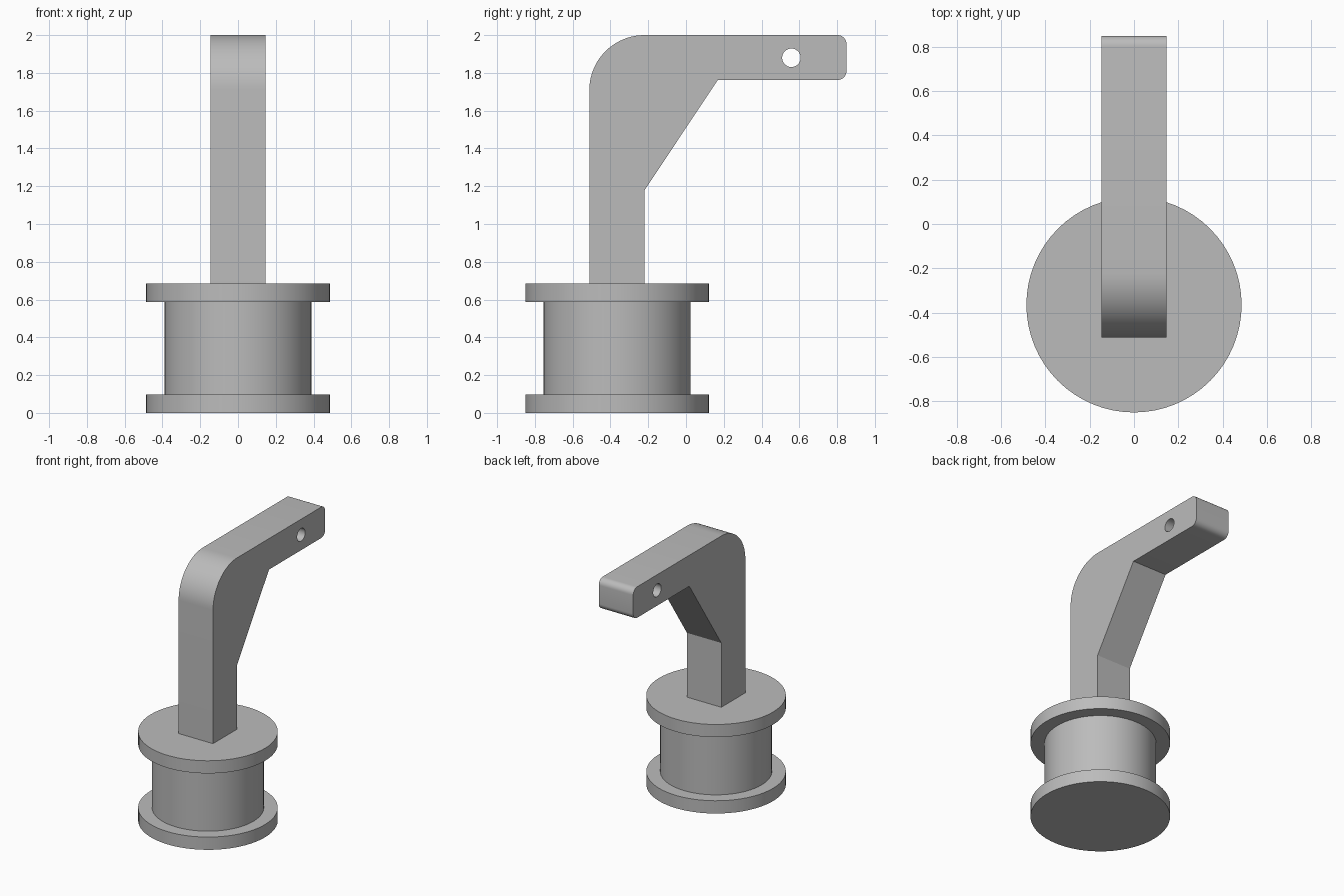
import bpy, bmesh
from math import sin, cos, pi, radians
from mathutils import Matrix, Vector

cube = bpy.data.objects.get("Cube")
if cube:
    bpy.data.objects.remove(cube, do_unlink=True)

GREY = (0.5, 0.5, 0.5, 1)
grey = bpy.data.materials.new("plain grey")
grey.use_nodes = True
grey.diffuse_color = GREY
grey.node_tree.nodes["Principled BSDF"].inputs["Base Color"].default_value = GREY

AXIS_Y = -0.365       # spool and post share this axis
HALF_WIDTH = 0.146    # half the arm thickness


def add_object(name, bm):
    bmesh.ops.recalc_face_normals(bm, faces=bm.faces)
    mesh = bpy.data.meshes.new(name)
    bm.to_mesh(mesh)
    bm.free()
    mesh.materials.append(grey)
    obj = bpy.data.objects.new(name, mesh)
    bpy.context.collection.objects.link(obj)
    return obj


def smooth(obj):
    bpy.ops.object.select_all(action='DESELECT')
    obj.select_set(True)
    bpy.context.view_layer.objects.active = obj
    bpy.ops.object.shade_smooth_by_angle(angle=radians(30))


def arc(y, z, radius, start, steps):
    """Quarter arc, clockwise from the start angle."""
    angles = [radians(start) - pi / 2 * i / steps for i in range(steps + 1)]
    return [(y + radius * cos(a), z + radius * sin(a)) for a in angles]


# Spool: flanged profile turned around its axis
profile = [(0, 0), (0.486, 0), (0.486, 0.098), (0.389, 0.098),
           (0.389, 0.587), (0.486, 0.587), (0.486, 0.684), (0, 0.684)]
bm = bmesh.new()
verts = [bm.verts.new((r, AXIS_Y, z)) for r, z in profile]
edges = [bm.edges.new(pair) for pair in zip(verts, verts[1:])]
bmesh.ops.spin(bm, geom=verts + edges, cent=(0, AXIS_Y, 0), axis=(0, 0, 1),
               angle=2 * pi, steps=64)
bmesh.ops.remove_doubles(bm, verts=bm.verts, dist=0.0005)
spool = add_object("spool", bm)
smooth(spool)

# Bent arm: post, rounded elbow, bar and brace in one side profile
outline = [(-0.512, 0.66)]
outline += arc(-0.22, 1.708, 0.292, 180, 20)
outline += arc(0.802, 1.952, 0.048, 90, 8)
outline += arc(0.802, 1.81, 0.048, 0, 8)
outline += [(0.168, 1.762), (-0.22, 1.178), (-0.22, 0.66)]
bm = bmesh.new()
face = bm.faces.new([bm.verts.new((-HALF_WIDTH, y, z)) for y, z in outline])
moved = bmesh.ops.extrude_face_region(bm, geom=[face], use_keep_orig=True)["geom"]
bmesh.ops.translate(bm, vec=Vector((2 * HALF_WIDTH, 0, 0)),
                    verts=[g for g in moved if isinstance(g, bmesh.types.BMVert)])
arm = add_object("bent_arm", bm)

# Pin hole drilled across the bar
bm = bmesh.new()
bmesh.ops.create_cone(bm, cap_ends=True, segments=32, radius1=0.049,
                      radius2=0.049, depth=0.6,
                      matrix=Matrix.Translation((0, 0.558, 1.88))
                      @ Matrix.Rotation(pi / 2, 4, 'Y'))
drill = add_object("pin_hole_cutter", bm)
drill.hide_render = True
cut = arm.modifiers.new("pin hole", 'BOOLEAN')
cut.operation = 'DIFFERENCE'
cut.solver = 'EXACT'
cut.object = drill
bpy.context.view_layer.update()
drilled = bpy.data.meshes.new_from_object(
    arm.evaluated_get(bpy.context.evaluated_depsgraph_get()))
arm.modifiers.clear()
arm.data = drilled
bpy.data.objects.remove(drill, do_unlink=True)
smooth(arm)
